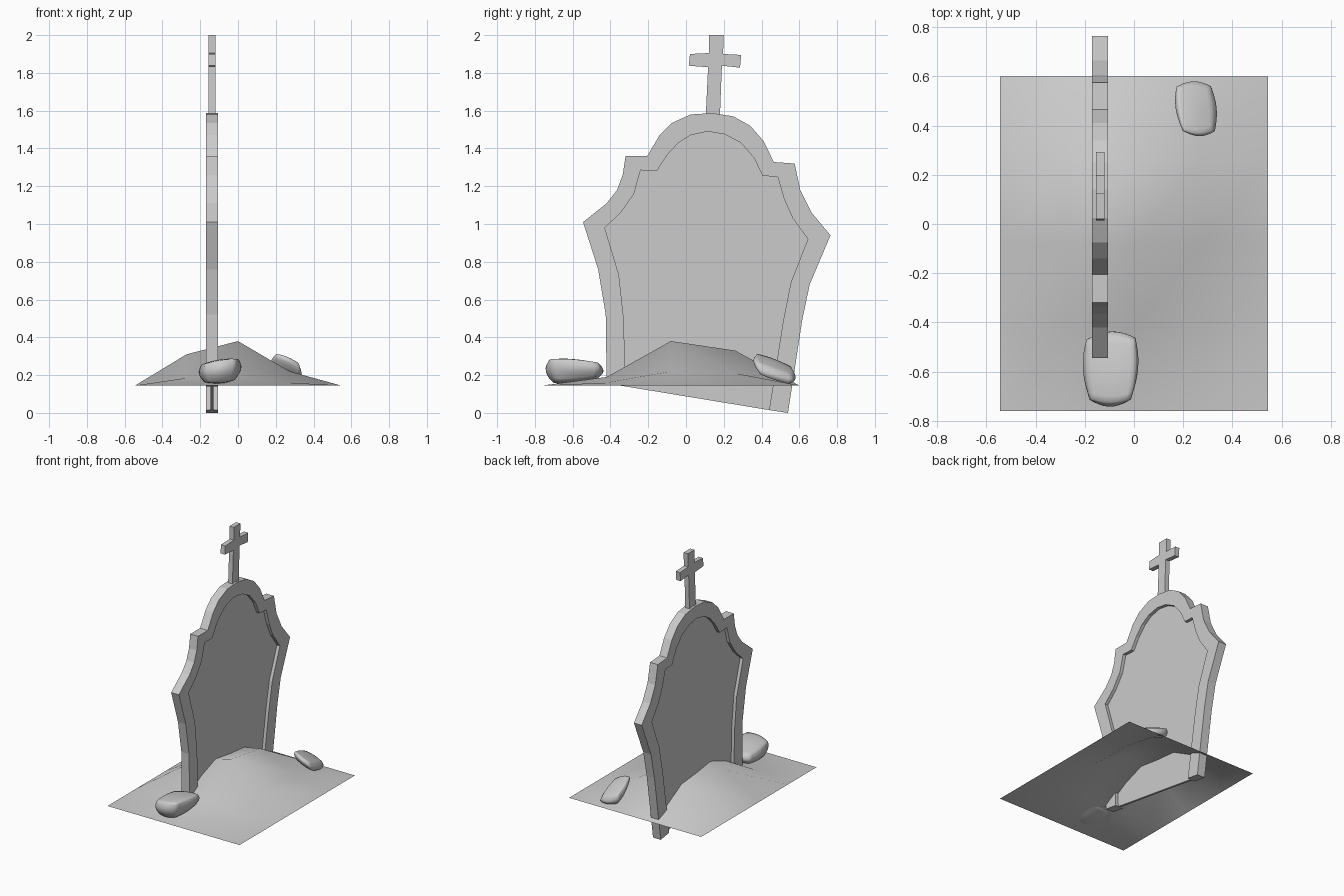
import bpy
from mathutils import Vector

if "Cube" in bpy.data.objects:
    bpy.data.objects.remove(bpy.data.objects["Cube"])


def make(name, verts, faces, smooth=False):
    me = bpy.data.meshes.new(name)
    me.from_pydata(verts, [], faces)
    ob = bpy.data.objects.new(name, me)
    bpy.context.collection.objects.link(ob)
    if smooth:
        me.shade_smooth()
    return ob


def prism(name, outline, x0, x1):
    # extrude a (y, z) outline along x
    n = len(outline)
    verts = [(x, y, z) for x in (x0, x1) for y, z in outline]
    faces = [tuple(range(n)), tuple(range(2 * n - 1, n - 1, -1))]
    faces += [(i, i + n, (i + 1) % n + n, (i + 1) % n) for i in range(n)]
    return make(name, verts, faces)


# Headstone rim: outer and inner outlines (y, z), paired point by point
outer = [(-.42, .155), (-.425, .52), (-.465, .76), (-.545, 1.01), (-.42, 1.11),
         (-.365, 1.18), (-.335, 1.26), (-.32, 1.36), (-.205, 1.36), (-.14, 1.47),
         (-.075, 1.535), (.025, 1.58), (.14, 1.587), (.25, 1.57), (.34, 1.52),
         (.41, 1.44), (.465, 1.328), (.575, 1.32), (.605, 1.18), (.665, 1.06),
         (.765, .94), (.655, .68), (.615, .49), (.54, .0)]
inner = [(-.32, .14), (-.33, .50), (-.355, .73), (-.43, .98), (-.345, 1.06),
         (-.275, 1.16), (-.26, 1.215), (-.24, 1.285), (-.155, 1.28), (-.1, 1.365),
         (-.04, 1.43), (.025, 1.47), (.115, 1.49), (.205, 1.475), (.29, 1.43),
         (.36, 1.35), (.405, 1.255), (.485, 1.25), (.52, 1.13), (.565, 1.03),
         (.645, .92), (.555, .69), (.515, .49), (.44, .015)]
XB, XF = -.17, -.106
verts, faces = [], []
for (a, b), (c, d) in zip(outer, inner):
    verts += [(XB, a, b), (XF, a, b), (XF, c, d), (XB, c, d)]
for i in range(len(outer) - 1):
    for k in range(4):
        j = (k + 1) % 4
        faces.append((4 * i + k, 4 * i + j, 4 * i + 4 + j, 4 * i + 4 + k))
e = len(verts) - 4
faces += [(3, 2, 1, 0), (e, e + 1, e + 2, e + 3)]
make("headstone_rim", verts, faces)

# Recessed panel in the middle of the rim
prism("headstone_panel", inner, -.146, -.130)

# Slightly crooked cross
cross = [(.105, 1.58), (.117, 1.83), (.015, 1.838), (.021, 1.90), (.122, 1.905),
         (.122, 2.0), (.2, 2.0), (.196, 1.90), (.292, 1.895), (.286, 1.828),
         (.19, 1.838), (.18, 1.58)]
prism("cross", cross, -.155, -.12)

# Earth mound: 4 x 4 grid with raised inner points
B = .145
heights = [[.185, .19, .16], [.31, .38, .22], [.28, .33, .21]]
verts = []
for j in range(5):
    for i in range(5):
        inside = 0 < i < 4 and 0 < j < 4
        verts.append((-.545 + .2725 * i, -.76 + .34 * j,
                      heights[j - 1][i - 1] if inside else B))
faces = [(5 * j + i, 5 * j + i + 1, 5 * j + i + 6, 5 * j + i + 5)
         for j in range(4) for i in range(4)]
make("earth_mound", verts, faces, True)


# Rocks: rounded cube warped into eight corners, fitted to a box
def rock(name, corners, lo, hi, roundness=.65):
    bpy.ops.mesh.primitive_cube_add(size=2)
    ob = bpy.context.object
    ob.name = name
    bpy.ops.object.mode_set(mode='EDIT')
    bpy.ops.mesh.subdivide(number_cuts=7)
    bpy.ops.object.mode_set(mode='OBJECT')
    pts = []
    for v in ob.data.vertices:
        q = v.co.lerp(v.co.normalized(), roundness)
        p = Vector()
        for n, c in enumerate(corners):
            w = 1
            for ax in range(3):
                w *= (1 + (1 if n >> ax & 1 else -1) * q[ax]) / 2
            p += w * Vector(c)
        pts.append(p)
    for ax in range(3):
        a, b = min(p[ax] for p in pts), max(p[ax] for p in pts)
        for p in pts:
            p[ax] = lo[ax] + (p[ax] - a) / (b - a) * (hi[ax] - lo[ax])
    for v, p in zip(ob.data.vertices, pts):
        v.co = p
    ob.data.shade_smooth()


rock("front_rock",
     [(-.17, -.71, .155), (-.03, -.71, .16), (-.19, -.46, .175), (0, -.45, .19),
      (-.19, -.74, .26), (0, -.74, .29), (-.207, -.45, .24), (.02, -.44, .265)],
     (-.208, -.743, .155), (.018, -.437, .287))
rock("back_rock",
     [(.2, .39, .25), (.33, .38, .2), (.18, .55, .17), (.31, .56, .155),
      (.2, .36, .32), (.32, .36, .27), (.17, .57, .25), (.31, .57, .2)],
     (.167, .357, .155), (.337, .58, .312))
